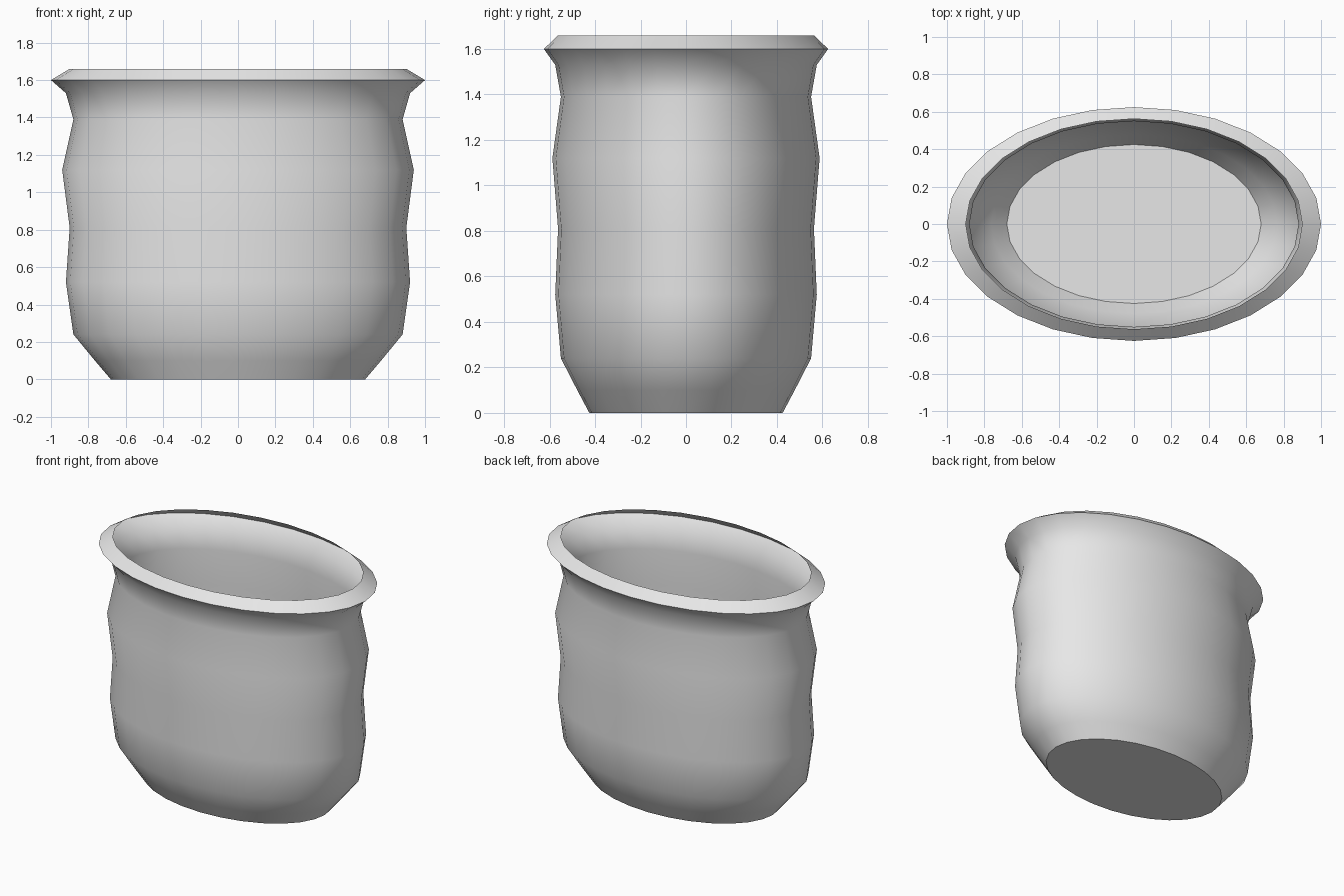
import bpy, bmesh, math

if "Cube" in bpy.data.objects:
    bpy.data.objects.remove(bpy.data.objects["Cube"])

SEGMENTS = 28
DEPTH_RATIO = 0.625  # oval: depth relative to width

# Thin wall profile from foot to lip: (half width, height)
PROFILE = [(0.68, 0.0), (0.765, 0.10), (0.88, 0.24), (0.92, 0.52), (0.90, 0.81),
           (0.94, 1.12), (0.88, 1.39), (0.92, 1.53), (1.0, 1.60), (0.90, 1.66)]

clay = bpy.data.materials.new("light grey")
clay.diffuse_color = (0.8, 0.8, 0.8, 1.0)
clay.use_nodes = True
clay.node_tree.nodes["Principled BSDF"].inputs["Base Color"].default_value = clay.diffuse_color


def ring(bm, radius, z):
    return [bm.verts.new((radius * math.cos(a), radius * DEPTH_RATIO * math.sin(a), z))
            for a in (2 * math.pi * i / SEGMENTS for i in range(SEGMENTS))]


# Oval pot: open shell of stacked rings with a flat floor
bm = bmesh.new()
rings = [ring(bm, r, z) for r, z in PROFILE]
for low, high in zip(rings, rings[1:]):
    for i in range(SEGMENTS):
        j = (i + 1) % SEGMENTS
        bm.faces.new((low[i], low[j], high[j], high[i]))
bm.faces.new(rings[0][::-1])

mesh = bpy.data.meshes.new("oval_pot")
bm.to_mesh(mesh)
bm.free()
mesh.materials.append(clay)
pot = bpy.data.objects.new("oval_pot", mesh)
bpy.context.collection.objects.link(pot)

# Smooth walls with a crisp foot and lip
bpy.context.view_layer.objects.active = pot
pot.select_set(True)
bpy.ops.object.shade_smooth_by_angle(angle=math.radians(45))
